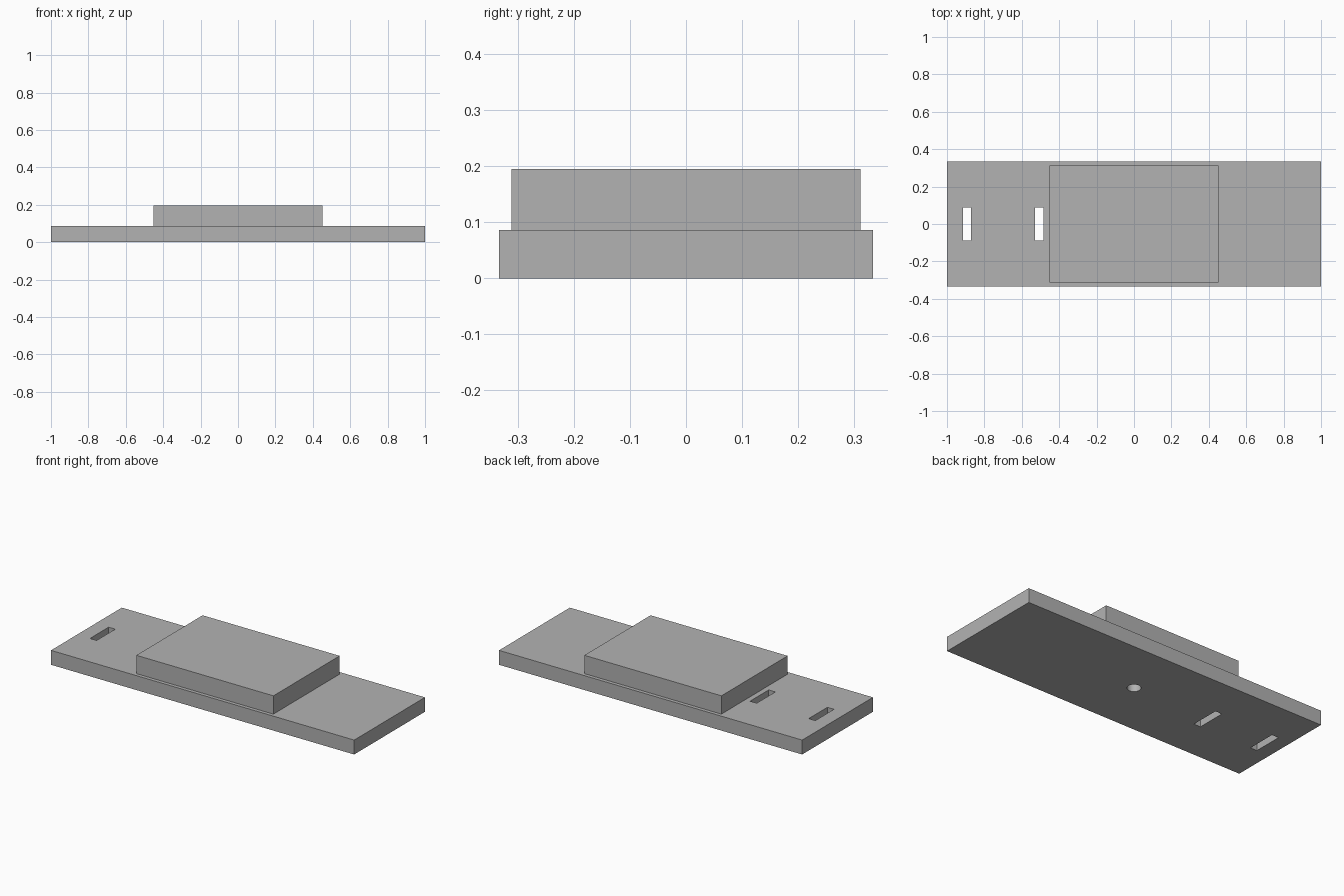
import bpy

default_cube = bpy.data.objects.get("Cube")
if default_cube:
    bpy.data.objects.remove(default_cube, do_unlink=True)

# Single flat grey
grey = bpy.data.materials.new("grey")
grey.use_nodes = True
colour = (0.448, 0.448, 0.448, 1)
grey.diffuse_color = colour
grey.node_tree.nodes["Principled BSDF"].inputs["Base Color"].default_value = colour

PLATE_TOP = 0.086
BLOCK_TOP = 0.195


def box(name, size, x, z_low, z_high):
    """Box of the given x, y size, centred on y = 0."""
    bpy.ops.mesh.primitive_cube_add(size=1, location=(x, 0, (z_low + z_high) / 2))
    obj = bpy.context.object
    obj.name = obj.data.name = name
    obj.scale = (*size, z_high - z_low)
    bpy.ops.object.transform_apply(location=True, rotation=False, scale=True)
    obj.data.materials.append(grey)
    return obj


def cut(target, cutter):
    """Subtract the cutter from the target, then discard it."""
    cutter.hide_render = True
    mod = target.modifiers.new("cut", 'BOOLEAN')
    mod.operation = 'DIFFERENCE'
    mod.solver = 'EXACT'
    mod.object = cutter
    bpy.context.view_layer.objects.active = target
    bpy.ops.object.modifier_apply(modifier=mod.name)
    bpy.data.objects.remove(cutter, do_unlink=True)


# Base plate and the raised block on it
plate = box("base_plate", (2, 0.667), 0, 0, PLATE_TOP)
block = box("raised_block", (0.904, 0.624), 0, PLATE_TOP, BLOCK_TOP)

# Two slots through the right end of the plate
for x in (-0.893, -0.506):
    cut(plate, box("slot_cutter", (0.044, 0.176), x, -0.1, 0.2))

# Round hole up through the centre of the plate, closed by the block
bpy.ops.mesh.primitive_cylinder_add(vertices=48, radius=0.037, depth=0.4)
hole = bpy.context.object
hole.name = "hole_cutter"
hole.data.materials.append(grey)
cut(plate, hole)

# Smooth the hole wall, keep all edges sharp
bpy.ops.object.select_all(action='DESELECT')
plate.select_set(True)
bpy.context.view_layer.objects.active = plate
bpy.ops.object.shade_smooth_by_angle(angle=0.5)
